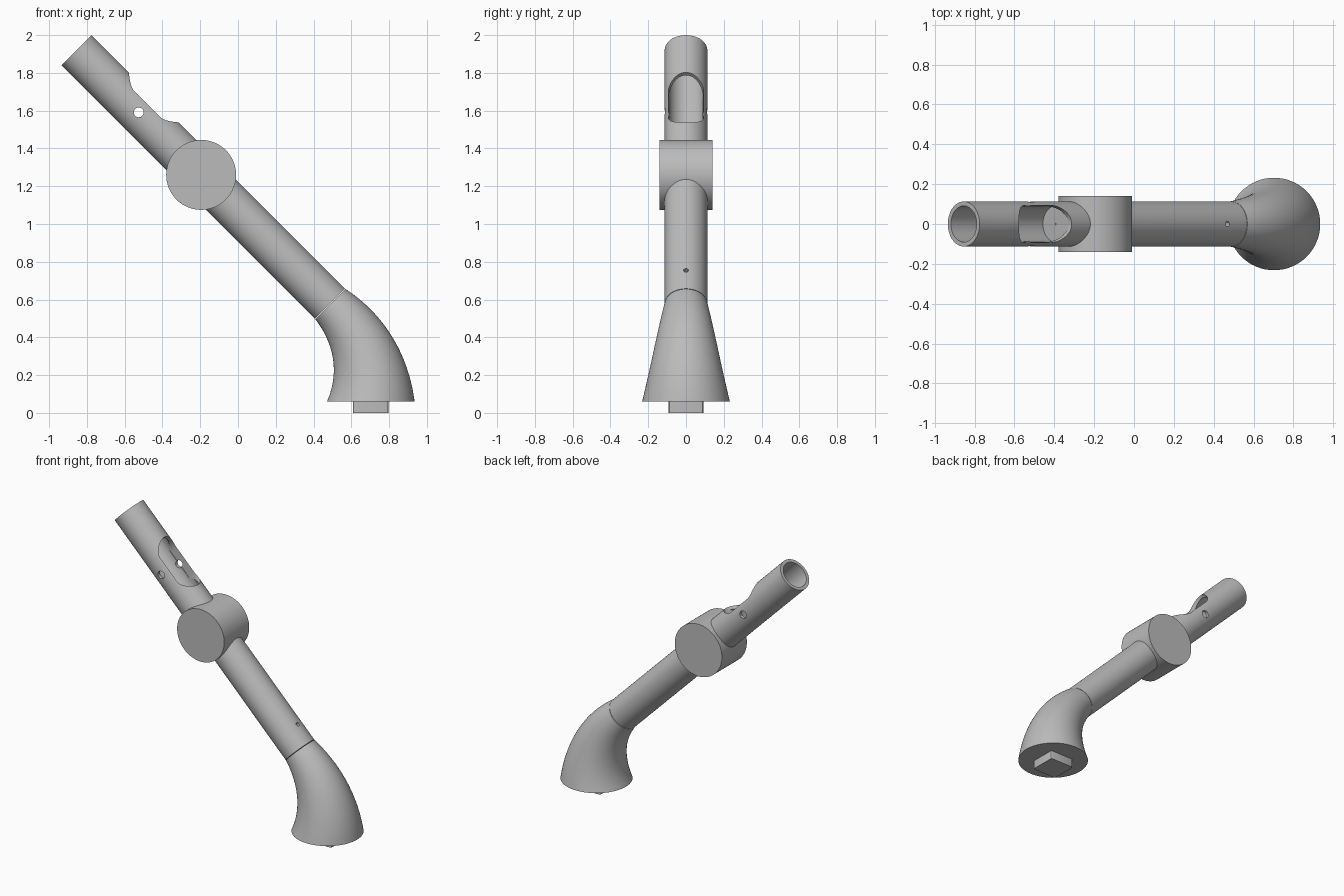
import bpy, bmesh
from math import radians, sin, cos, pi
from mathutils import Matrix, Vector

cube = bpy.data.objects.get("Cube")
if cube:
    bpy.data.objects.remove(cube, do_unlink=True)

grey = bpy.data.materials.new("plain grey")
grey.use_nodes = True
COLOUR = (0.5, 0.5, 0.5, 1)
grey.diffuse_color = COLOUR
grey.node_tree.nodes["Principled BSDF"].inputs["Base Color"].default_value = COLOUR

# Arm frame: origin in the knuckle, z up along the arm, x out of its upper side
ARM = Matrix.Translation((-0.195, 0, 1.26)) @ Matrix.Rotation(radians(-45), 4, 'Y')
ACROSS = Matrix.Rotation(radians(90), 4, 'X')
OUTWARD = Matrix.Rotation(radians(90), 4, 'Y')
TUBE, BORE = 0.113, 0.091


def finish(name, bm):
    bmesh.ops.recalc_face_normals(bm, faces=bm.faces)
    mesh = bpy.data.meshes.new(name)
    bm.to_mesh(mesh)
    bm.free()
    mesh.materials.append(grey)
    obj = bpy.data.objects.new(name, mesh)
    bpy.context.collection.objects.link(obj)
    return obj


def cylinder(name, radius, length, matrix, sides=64):
    bm = bmesh.new()
    bmesh.ops.create_cone(bm, cap_ends=True, segments=sides, radius1=radius,
                          radius2=radius, depth=length, matrix=matrix)
    return finish(name, bm)


def arm_cylinder(name, radius, low, high):
    place = Matrix.Translation((0, 0, (low + high) / 2))
    return cylinder(name, radius, high - low, ARM @ place)


def cut(target, cutter):
    cutter.hide_render = True
    mod = target.modifiers.new("cut", 'BOOLEAN')
    mod.operation, mod.solver, mod.object = 'DIFFERENCE', 'EXACT', cutter
    bpy.context.view_layer.objects.active = target
    bpy.ops.object.modifier_apply(modifier=mod.name)
    bpy.data.objects.remove(cutter, do_unlink=True)


def slot_cutter(radius, middle, half_straight):
    # Round-ended prism pushed in from the upper side of the arm
    bm = bmesh.new()
    outline = []
    for end in (1, -1):
        for i in range(25):
            a = pi * i / 24
            outline.append((0, end * radius * cos(a),
                            middle + end * (half_straight + radius * sin(a))))
    face = bm.faces.new([bm.verts.new(p) for p in outline])
    top = bmesh.ops.extrude_face_region(bm, geom=[face])
    moved = [v for v in top["geom"] if isinstance(v, bmesh.types.BMVert)]
    bmesh.ops.translate(bm, vec=(0.3, 0, 0), verts=moved)
    bm.transform(ARM)
    return finish("slot_cutter", bm)


# Upper arm: open socket with a window and a cross pin hole
upper_arm = arm_cylinder("upper_arm", TUBE, 0, 0.933)
cut(upper_arm, arm_cylinder("bore_cutter", BORE, 0.28, 1.1))
cut(upper_arm, slot_cutter(0.0935, 0.467, 0.094))
cut(upper_arm, cylinder("pin_cutter", 0.026, 0.4,
                        ARM @ Matrix.Translation((0, 0, 0.468)) @ ACROSS, 32))

# Lower arm with a small set-screw hole
lower_arm = arm_cylinder("lower_arm", TUBE, -0.965, 0)
cut(lower_arm, cylinder("screw_cutter", 0.013, 0.12,
                        ARM @ Matrix.Translation((TUBE, 0, -0.827)) @ OUTWARD, 24))

# Knuckle drum across the arm
knuckle = cylinder("knuckle", 0.185, 0.28,
                   Matrix.Translation((-0.195, 0, 1.26)) @ ACROSS, 96)

# Flared foot swept along an arc from the base up to the arm
bm = bmesh.new()
rings = []
STEPS, SIDES, BEND = 20, 64, 0.729
for i in range(STEPS + 1):
    t = i / STEPS
    a = radians(45) * t
    bulge = sin(pi * t)
    out = Vector((cos(a), 0, sin(a)))
    centre = Vector((-0.026, 0, 0.06)) + out * (BEND + 0.012 * bulge)
    r = 0.232 + (TUBE - 0.232) * t - 0.005 * bulge
    rings.append([bm.verts.new(centre + out * r * cos(2 * pi * k / SIDES)
                               + Vector((0, r * sin(2 * pi * k / SIDES), 0)))
                  for k in range(SIDES)])
for low, high in zip(rings, rings[1:]):
    for k in range(SIDES):
        n = (k + 1) % SIDES
        bm.faces.new((low[k], low[n], high[n], high[k]))
bm.faces.new(rings[0])
bm.faces.new(rings[-1])
foot = finish("foot", bm)

# Square locating peg with softened upright corners
bm = bmesh.new()
bmesh.ops.create_cube(bm, size=1, matrix=Matrix.Translation((0.703, 0, 0.035))
                      @ Matrix.Diagonal((0.186, 0.186, 0.07, 1)))
upright = [e for e in bm.edges if abs(e.verts[0].co.z - e.verts[1].co.z) > 0.01]
bmesh.ops.bevel(bm, geom=upright, offset=0.01, segments=3, profile=0.5, affect='EDGES')
peg = finish("peg", bm)

# Smooth curved walls, keep machined edges sharp
bpy.ops.object.select_all(action='DESELECT')
for part in (upper_arm, lower_arm, knuckle, foot, peg):
    part.select_set(True)
bpy.context.view_layer.objects.active = foot
bpy.ops.object.shade_smooth_by_angle(angle=radians(30))
